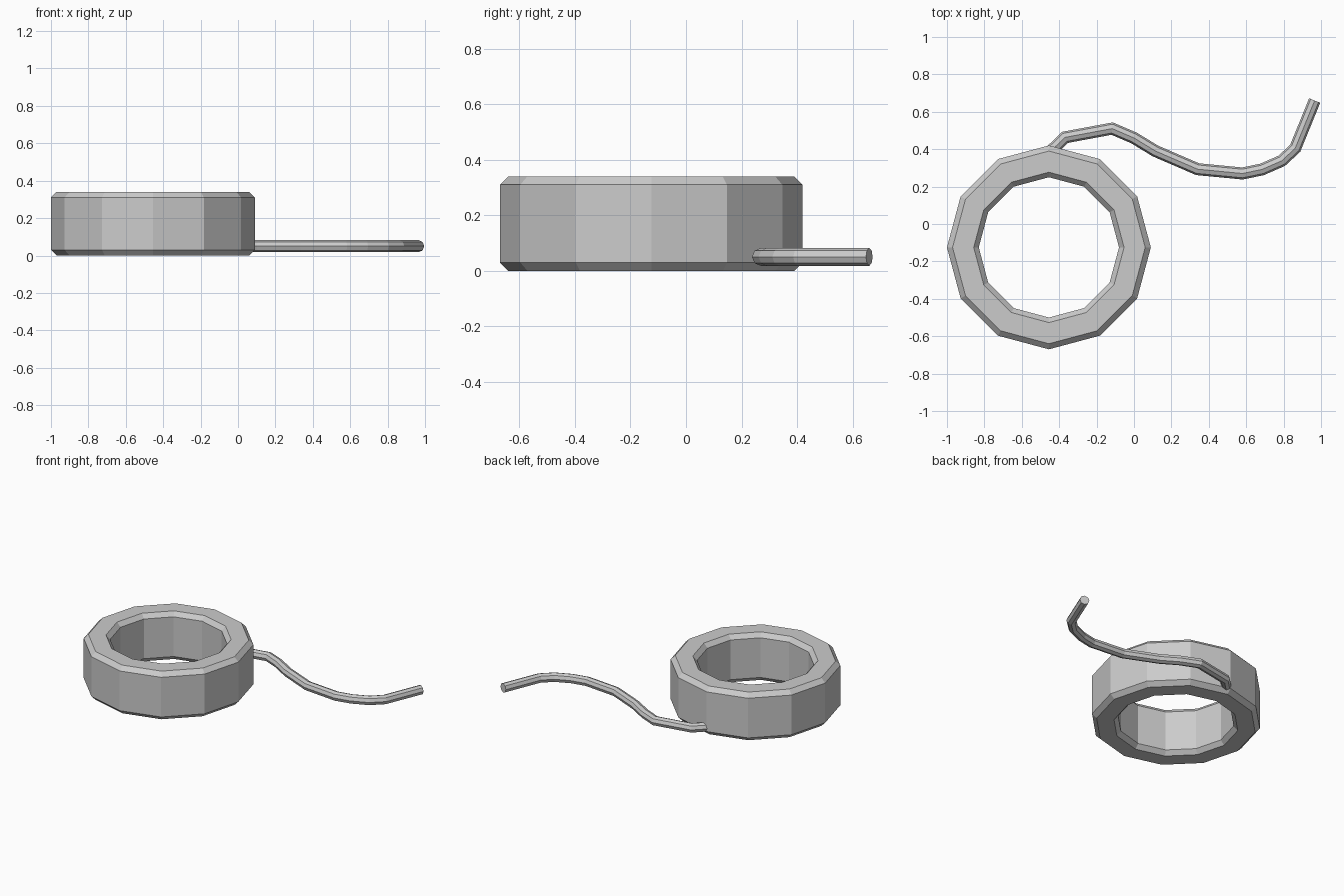
import bpy, bmesh, math

if "Cube" in bpy.data.objects:
    bpy.data.objects.remove(bpy.data.objects["Cube"])

# Ring: chamfered profile swept round twelve sides
SIDES = 12
CX, CY = -0.455, -0.125
profile = [(0.515, 0), (0.545, 0.03), (0.545, 0.31), (0.515, 0.34),
           (0.402, 0.34), (0.375, 0.31), (0.375, 0.03), (0.402, 0)]
bm = bmesh.new()
rings = []
for i in range(SIDES):
    a = 2 * math.pi * i / SIDES
    rings.append([bm.verts.new((CX + r * math.cos(a), CY + r * math.sin(a), z))
                  for r, z in profile])
n = len(profile)
for i in range(SIDES):
    p, q = rings[i], rings[(i + 1) % SIDES]
    for j in range(n):
        k = (j + 1) % n
        bm.faces.new((p[j], q[j], q[k], p[k]))
bmesh.ops.recalc_face_normals(bm, faces=bm.faces)
mesh = bpy.data.meshes.new("ring")
bm.to_mesh(mesh)
bm.free()
bpy.context.collection.objects.link(bpy.data.objects.new("ring", mesh))

# Loose cord: eight-sided mitred tube along a wavy flat path
path = [(-0.46, 0.375), (-0.37, 0.463), (-0.117, 0.51), (0.0, 0.46),
        (0.115, 0.39), (0.34, 0.293), (0.58, 0.27), (0.685, 0.292),
        (0.79, 0.338), (0.862, 0.405), (0.966, 0.66)]
R, CORD_SIDES, CZ = 0.032, 8, 0.05


def direction(a, b):
    d = (b[0] - a[0], b[1] - a[1])
    l = math.hypot(*d)
    return d[0] / l, d[1] / l


bm = bmesh.new()
loops = []
for i, (x, y) in enumerate(path):
    d0 = direction(path[max(i - 1, 0)], path[max(i, 1)])
    d1 = direction(path[min(i, len(path) - 2)], path[min(i + 1, len(path) - 1)])
    t = direction((0, 0), (d0[0] + d1[0], d0[1] + d1[1]))
    miter = 1 / (t[0] * d0[0] + t[1] * d0[1])
    loop = []
    for s in range(CORD_SIDES):
        a = 2 * math.pi * s / CORD_SIDES
        u = R * math.cos(a) * miter
        loop.append(bm.verts.new((x - t[1] * u, y + t[0] * u, CZ + R * math.sin(a))))
    loops.append(loop)
for p, q in zip(loops, loops[1:]):
    for j in range(CORD_SIDES):
        k = (j + 1) % CORD_SIDES
        bm.faces.new((p[j], q[j], q[k], p[k]))
bm.faces.new(loops[0])
bm.faces.new(loops[-1])
bmesh.ops.recalc_face_normals(bm, faces=bm.faces)
mesh = bpy.data.meshes.new("cord")
bm.to_mesh(mesh)
bm.free()
bpy.context.collection.objects.link(bpy.data.objects.new("cord", mesh))
